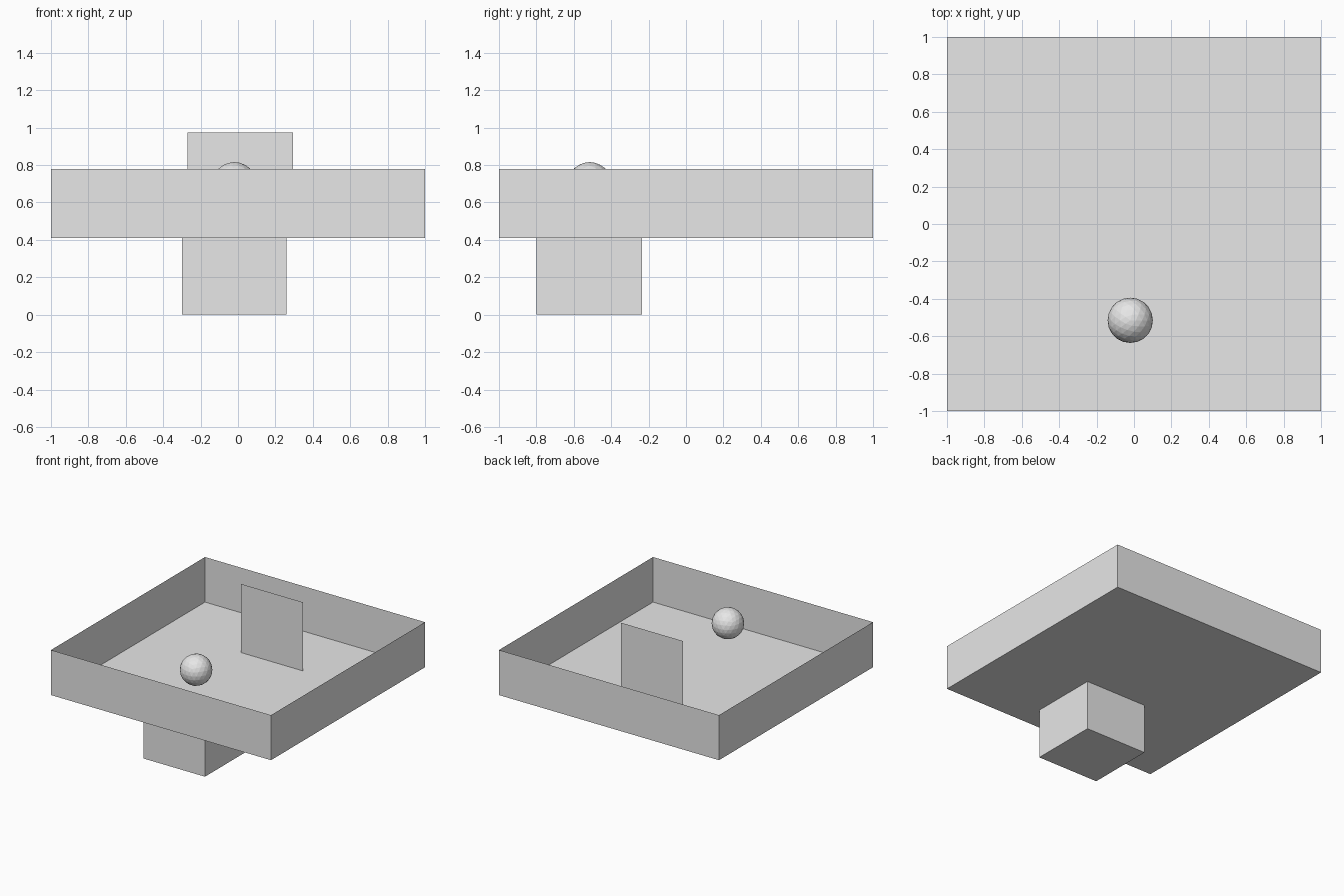
import bpy, bmesh
from mathutils import Matrix, Vector

if "Cube" in bpy.data.objects:
    bpy.data.objects.remove(bpy.data.objects["Cube"])

grey = bpy.data.materials.new("light grey")
grey.diffuse_color = (0.8, 0.8, 0.8, 1)
grey.use_nodes = True
grey.node_tree.nodes["Principled BSDF"].inputs["Base Color"].default_value = grey.diffuse_color


def finish(name, bm):
    mesh = bpy.data.meshes.new(name)
    bm.to_mesh(mesh)
    bm.free()
    mesh.materials.append(grey)
    obj = bpy.data.objects.new(name, mesh)
    bpy.context.collection.objects.link(obj)


def box(name, low, high, open_top=False):
    low, high = Vector(low), Vector(high)
    bm = bmesh.new()
    bmesh.ops.create_cube(bm, size=1, matrix=Matrix.Translation((low + high) / 2)
                          @ Matrix.Diagonal((*(high - low), 1)))
    if open_top:
        bm.normal_update()
        top = [f for f in bm.faces if f.normal.z > 0.5]
        bmesh.ops.delete(bm, geom=top, context='FACES_ONLY')
    finish(name, bm)


# Thin-walled open tray, and the block under its front half
box("tray", (-1, -1, 0.41), (1, 1, 0.78), open_top=True)
box("base_block", (-0.30, -0.80, 0), (0.26, -0.235, 0.41))

# Single-sheet upright panel standing on the tray floor
bm = bmesh.new()
corners = [(-0.27, 0.41), (0.295, 0.41), (0.295, 0.974), (-0.27, 0.974)]
bm.faces.new([bm.verts.new((x, 0.425, z)) for x, z in corners])
finish("upright_panel", bm)

# Faceted ball floating above the floor
bm = bmesh.new()
bmesh.ops.create_icosphere(bm, subdivisions=3, radius=0.121,
                           matrix=Matrix.Translation((-0.02, -0.515, 0.695)))
finish("ball", bm)
